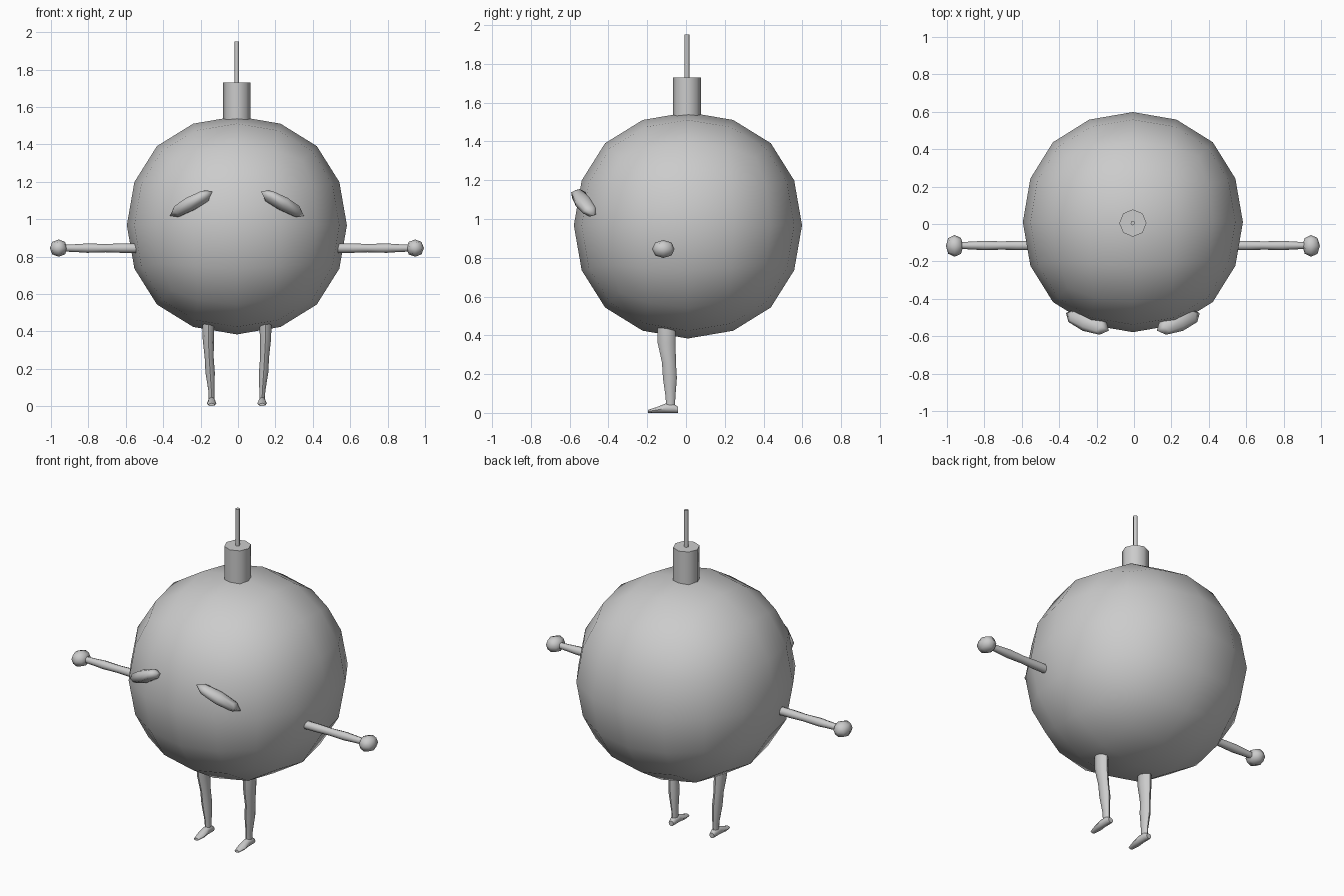
import bpy, bmesh, math
from mathutils import Vector, Matrix

if "Cube" in bpy.data.objects:
    bpy.data.objects.remove(bpy.data.objects["Cube"], do_unlink=True)

MID = -0.006          # symmetry plane of the figure
LIMIT = 0.839         # how far a rounded cube shrinks from its cage
X, Y, Z = Vector((1, 0, 0)), Vector((0, 1, 0)), Vector((0, 0, 1))

grey = bpy.data.materials.new("plain grey")
grey.use_nodes = True
grey.diffuse_color = (0.6, 0.6, 0.6, 1)
grey.node_tree.nodes["Principled BSDF"].inputs["Base Color"].default_value = (0.6, 0.6, 0.6, 1)


def finish(name, bm, levels=0, mirror=False):
    """Turn a bmesh into a smooth object, optionally rounded and mirrored."""
    bmesh.ops.recalc_face_normals(bm, faces=bm.faces)
    for f in bm.faces:
        f.smooth = True
    mesh = bpy.data.meshes.new(name)
    bm.to_mesh(mesh)
    bm.free()
    mesh.materials.append(grey)
    obj = bpy.data.objects.new(name, mesh)
    obj.location.x = MID
    bpy.context.collection.objects.link(obj)
    if levels:
        sub = obj.modifiers.new("round", "SUBSURF")
        sub.levels = sub.render_levels = levels
    else:
        mesh.set_sharp_from_angle(angle=math.radians(50))
    if mirror:
        mir = obj.modifiers.new("mirror", "MIRROR")
        mir.use_mirror_merge = False
    return obj


def blob(name, centre, axes, levels, mirror=False):
    """Rounded cube whose half extents are the three axis vectors."""
    bm = bmesh.new()
    bmesh.ops.create_cube(bm, size=2 / LIMIT)
    m = Matrix(axes).transposed().to_4x4()
    m.translation = centre
    bmesh.ops.transform(bm, matrix=m, verts=bm.verts)
    return finish(name, bm, levels, mirror)


def loft(name, rings, u, v, sides=8, mirror=False):
    """Capped tube through rings of (centre, radius along u, radius along v)."""
    bm = bmesh.new()
    loops = []
    for c, ru, rv in rings:
        angles = [math.tau * i / sides for i in range(sides)]
        loops.append([bm.verts.new(Vector(c) + u * ru * math.cos(a) + v * rv * math.sin(a))
                      for a in angles])
    for a, b in zip(loops, loops[1:]):
        for i in range(sides):
            j = (i + 1) % sides
            bm.faces.new((a[i], a[j], b[j], b[i]))
    bm.faces.new(loops[0])
    bm.faces.new(loops[-1])
    return finish(name, bm, 0, mirror)


# Round body
blob("body", (0, 0.01, 0.967), (X * 0.588, Y * 0.588, Z * 0.583), 2)

# Cap and fuse on top
loft("cap", [((0, 0.005, z), 0.073, 0.073) for z in (1.5, 1.73)], X, Y)
loft("fuse", [((0, 0.005, z), 0.012, 0.012) for z in (1.65, 1.95)], X, Y)

# Slanted brows
along = Vector((0.22, 0.09, -0.125)).normalized()
out = Vector((0.24, -0.53, 0.117))
out = (out - along * out.dot(along)).normalized()
up = along.cross(out)
blob("brows", (0.243, -0.523, 1.083), (along * 0.14, out * 0.055, up * 0.038), 1, True)

# Arms and hands
arm = [(0.5, 0.025), (0.62, 0.025), (0.7, 0.022), (0.8, 0.025), (0.86, 0.021), (0.93, 0.018)]
loft("arms", [((x, -0.115, 0.845), r, r) for x, r in arm], Y, Z, mirror=True)
blob("hands", (0.953, -0.117, 0.845), (X * 0.047, Y * 0.058, Z * 0.046), 1, True)

# Legs: x, y, z, half width, half depth
leg = [(0.153, -0.1, 0.48, 0.033, 0.046), (0.153, -0.1, 0.36, 0.03, 0.046),
       (0.148, -0.088, 0.26, 0.024, 0.036), (0.143, -0.083, 0.18, 0.025, 0.036),
       (0.136, -0.08, 0.08, 0.016, 0.025), (0.135, -0.08, 0.03, 0.015, 0.023)]
loft("legs", [((x, y, z), w, d) for x, y, z, w, d in leg], X, Y, mirror=True)

# Feet: y, half width, half height, resting on the ground
foot = [(-0.042, 0.016, 0.016), (-0.065, 0.021, 0.024), (-0.105, 0.021, 0.024),
        (-0.15, 0.025, 0.015), (-0.195, 0.015, 0.008)]
loft("feet", [((0.135, y, h), w, h) for y, w, h in foot], X, Z, mirror=True)
